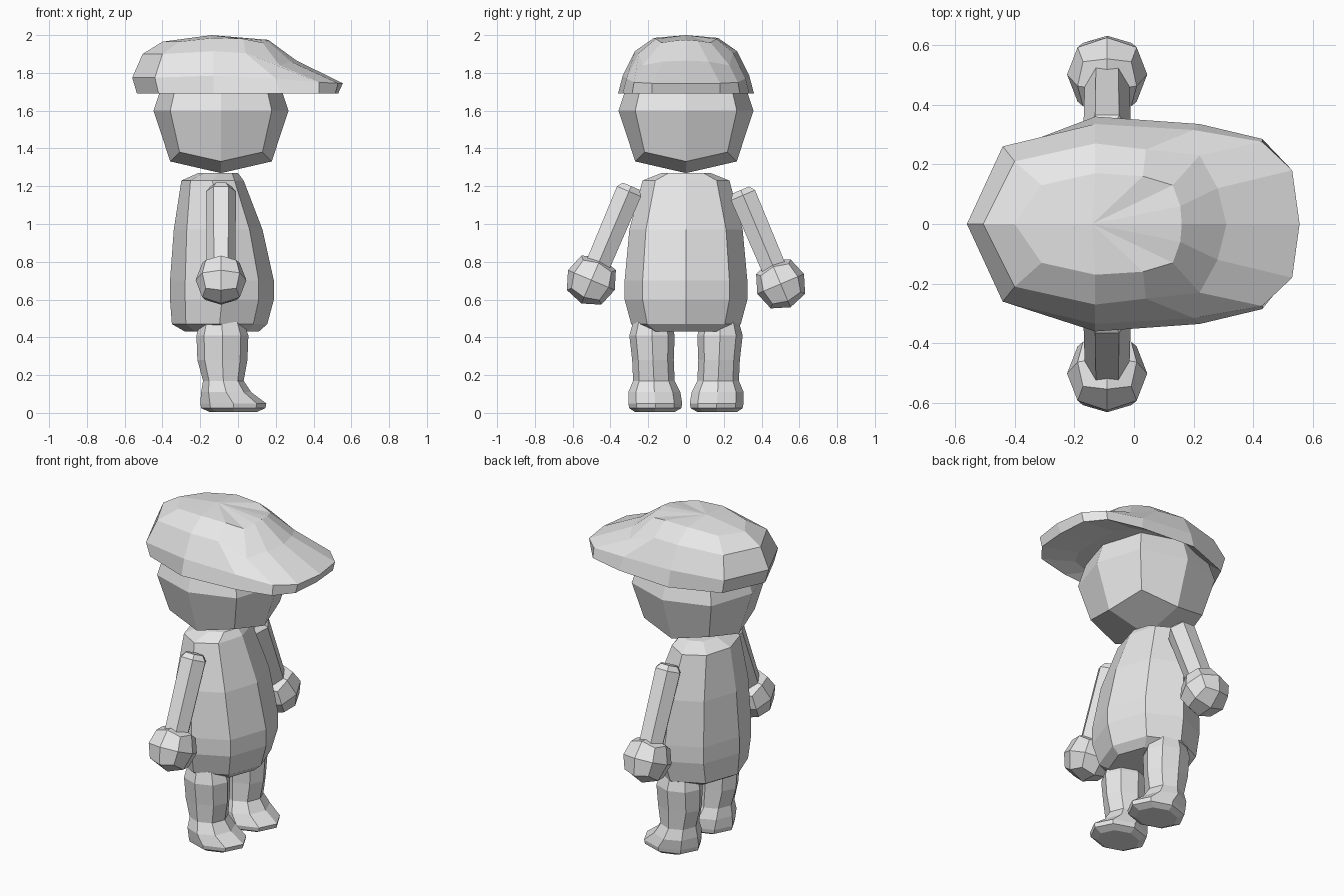
import bpy
import bmesh
from math import cos, sin, pi, radians
from mathutils import Matrix, Vector

default_cube = bpy.data.objects.get("Cube")
if default_cube:
    bpy.data.objects.remove(default_cube, do_unlink=True)

# One plain grey material for the whole figure
GREY = (0.8, 0.8, 0.8, 1.0)
material = bpy.data.materials.new("plain grey")
material.use_nodes = True
material.diffuse_color = GREY
material.node_tree.nodes["Principled BSDF"].inputs["Base Color"].default_value = GREY


def finish(name, bm, matrix=Matrix()):
    """Turn a bmesh into a flat-shaded object with the shared material."""
    bm.transform(matrix)
    bmesh.ops.recalc_face_normals(bm, faces=bm.faces)
    mesh = bpy.data.meshes.new(name)
    bm.to_mesh(mesh)
    bm.free()
    mesh.materials.append(material)
    obj = bpy.data.objects.new(name, mesh)
    bpy.context.collection.objects.link(obj)
    return obj


def loft(rings, top_point=None):
    """Bridge closed rings of equal length and cap both ends."""
    bm = bmesh.new()
    loops = [[bm.verts.new(point) for point in ring] for ring in rings]
    count = len(loops[0])
    for lower, upper in zip(loops, loops[1:]):
        for i in range(count):
            j = (i + 1) % count
            bm.faces.new((lower[i], lower[j], upper[j], upper[i]))
    bm.faces.new(loops[0])
    if top_point:
        tip = bm.verts.new(top_point)
        for i in range(count):
            bm.faces.new((loops[-1][i], loops[-1][(i + 1) % count], tip))
    else:
        bm.faces.new(loops[-1])
    return bm


def oval(z, back, front, right, left, sides=8):
    """Ring of points filling the given extents at height z."""
    middle_x, middle_y = (back + front) / 2, (right + left) / 2
    radius_x, radius_y = (front - back) / 2, (left - right) / 2
    angles = [2 * pi * i / sides for i in range(sides)]
    return [(middle_x + radius_x * cos(a), middle_y + radius_y * sin(a), z) for a in angles]


def block_ball(radius, face_centre_scale):
    """Cube divided once and rounded, with its face centres pulled in."""
    bm = bmesh.new()
    bmesh.ops.create_cube(bm, size=2)
    bmesh.ops.subdivide_edges(bm, edges=bm.edges[:], cuts=1, use_grid_fill=True)
    for vert in bm.verts:
        is_face_centre = vert.co.length < 1.1
        vert.co = vert.co.normalized() * radius
        if is_face_centre:
            vert.co *= Vector(face_centre_scale)
    return bm


def mirrored(half):
    """Complete a half outline (back to front) across the y axis."""
    return half + [(x, -y, z) for x, y, z in reversed(half[1:-1])]


CENTRE_X = -0.09

# Head
finish("head", block_ball(0.38, (0.94, 0.94, 0.87)), Matrix.Translation((CENTRE_X, 0, 1.6)))

# Body: height, back, front, half width
body_profile = [
    (0.43, -0.28, 0.11, 0.22),
    (0.47, -0.35, 0.155, 0.29),
    (0.6, -0.36, 0.19, 0.325),
    (0.7, -0.36, 0.19, 0.325),
    (0.97, -0.34, 0.13, 0.3),
    (1.23, -0.3, 0.03, 0.23),
    (1.27, -0.21, 0.0, 0.13),
]
finish("body", loft([oval(z, b, f, -w, w) for z, b, f, w in body_profile]))

# Cap: half outlines from back to front, rising from brim to crown
brim = [(-0.535, 0), (-0.42, 0.25), (-0.13, 0.36), (0.22, 0.335),
        (0.43, 0.285), (0.515, 0.18), (0.53, 0)]
hollow = [(CENTRE_X + (x - CENTRE_X) * 0.6, y * 0.85, 1.73) for x, y in brim]
rim = [(x, y, 1.69) for x, y in brim]
band = [(-0.56, 0, 1.775), (-0.44, 0.26, 1.775), (-0.13, 0.335, 1.785), (0.2, 0.315, 1.77),
        (0.43, 0.275, 1.75), (0.53, 0.18, 1.745), (0.555, 0, 1.745)]
slope = [(-0.505, 0, 1.9), (-0.4, 0.21, 1.9), (-0.13, 0.27, 1.915), (0.04, 0.25, 1.905),
         (0.22, 0.23, 1.84), (0.28, 0.12, 1.86), (0.31, 0, 1.865)]
crown = [(-0.4, 0, 1.965), (-0.31, 0.13, 1.965), (-0.13, 0.17, 1.985), (0.03, 0.16, 1.98),
         (0.13, 0.13, 1.96), (0.155, 0.06, 1.97), (0.16, 0, 1.975)]
cap_rings = [mirrored(half) for half in (hollow, rim, band, slope, crown)]
finish("cap", loft(cap_rings, top_point=(-0.14, 0, 2.0)))

# Leg with foot: height, back, front, inner side, outer side
leg_profile = [
    (0.005, -0.15, 0.1, 0.06, 0.27),
    (0.025, -0.195, 0.145, 0.025, 0.3),
    (0.05, -0.2, 0.15, 0.02, 0.305),
    (0.11, -0.195, 0.07, 0.03, 0.305),
    (0.17, -0.185, 0.03, 0.06, 0.28),
    (0.28, -0.215, 0.05, 0.065, 0.285),
    (0.41, -0.22, 0.055, 0.06, 0.3),
    (0.48, -0.2, 0.03, 0.08, 0.28),
    (0.5, -0.15, -0.02, 0.12, 0.23),
]

# Arm: distance below the shoulder, radius
arm_profile = [(0.48, 0.075), (0.03, 0.08), (0.0, 0.055)]

for side, sign, drop in (("left", 1, 0.02), ("right", -1, 0.0)):
    flip = Matrix.Diagonal((1, sign, 1, 1))
    finish(side + "_leg", loft([oval(z, b, f, i, o) for z, b, f, i, o in leg_profile]), flip)

    # Arms hang outwards from the shoulder and end in a round hand
    tilt = Matrix.Rotation(radians(23), 4, "X")
    shoulder = Matrix.Translation((CENTRE_X, 0.29, 1.2 - drop))
    place = flip @ shoulder @ tilt
    finish(side + "_arm", loft([oval(-d, -r, r, -r, r, sides=6) for d, r in arm_profile]), place)
    hand_place = place @ Matrix.Translation((0, 0, -0.54))
    finish(side + "_hand", block_ball(0.14, (0.96, 0.96, 0.96)), hand_place)
